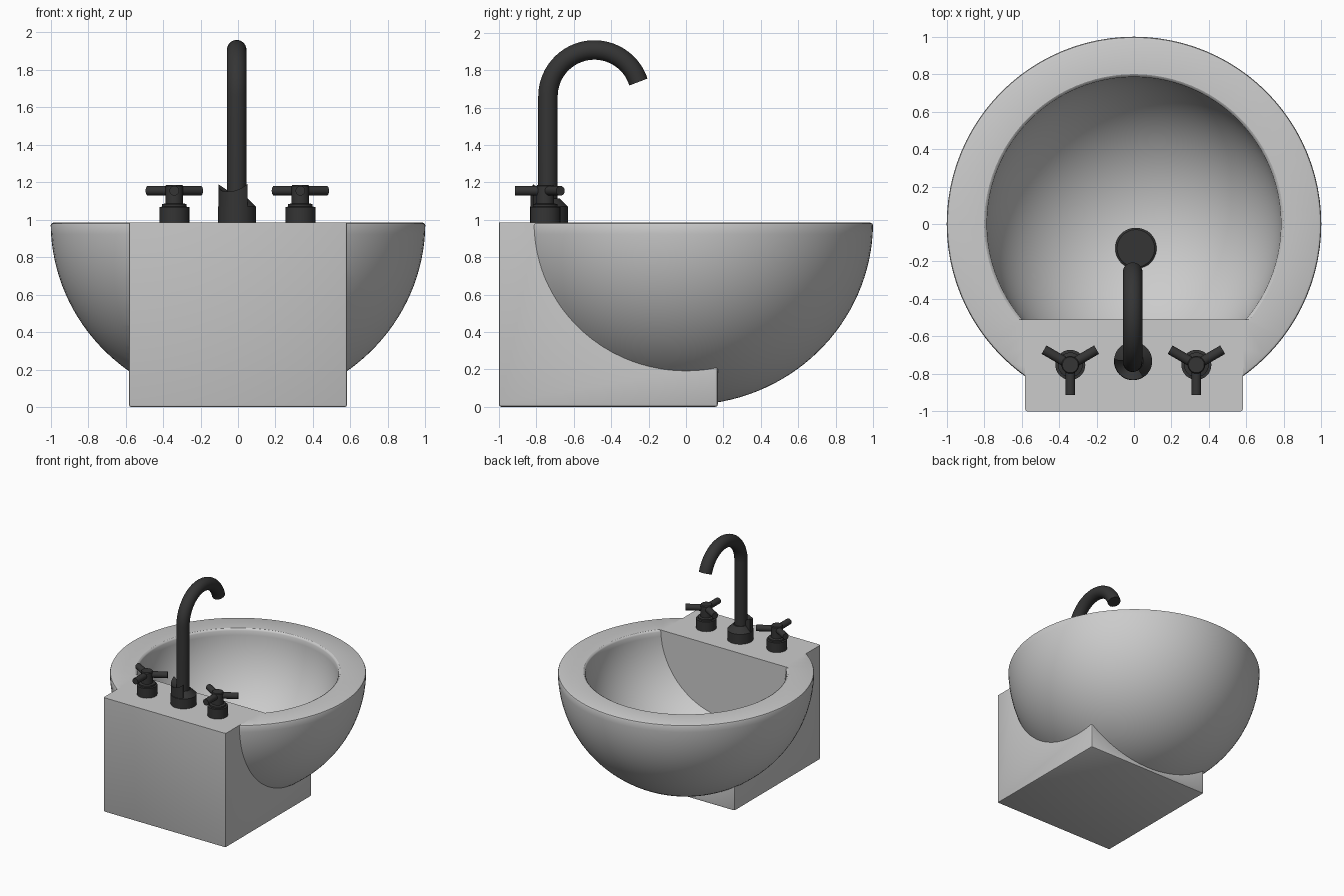
import bpy, bmesh, math
from mathutils import Vector

if "Cube" in bpy.data.objects:
    bpy.data.objects.remove(bpy.data.objects["Cube"])

black = bpy.data.materials.new("black_metal")
black.diffuse_color = (0.035, 0.035, 0.035, 1)
black.use_nodes = True
black.node_tree.nodes["Principled BSDF"].inputs["Base Color"].default_value = black.diffuse_color
TOP = 0.985


def finish(name, bm, mat=None):
    bmesh.ops.recalc_face_normals(bm, faces=bm.faces)
    me = bpy.data.meshes.new(name)
    bm.to_mesh(me)
    bm.free()
    ob = bpy.data.objects.new(name, me)
    bpy.context.collection.objects.link(ob)
    if mat:
        me.materials.append(mat)
    smooth(ob)
    return ob


def smooth(ob):
    bpy.ops.object.select_all(action='DESELECT')
    ob.select_set(True)
    bpy.context.view_layer.objects.active = ob
    bpy.ops.object.shade_smooth_by_angle(angle=math.radians(35))


def lathe(bm, profile, centre=(0, 0), n=48):
    # closed solid of revolution; profile runs axis to axis as (radius, z)
    vs = [bm.verts.new((centre[0] + r, centre[1], z)) for r, z in profile]
    es = [bm.edges.new(p) for p in zip(vs, vs[1:])]
    bmesh.ops.spin(bm, geom=vs + es, cent=(*centre, 0), axis=(0, 0, 1),
                   angle=2 * math.pi, steps=n, use_duplicate=False)
    bmesh.ops.remove_doubles(bm, verts=bm.verts, dist=1e-5)


def tube(bm, path, r, n=20):
    # round tube along a path lying in a plane of constant x or constant z
    pts = [Vector(p) for p in path]
    ref = Vector((1, 0, 0)) if all(abs(p.x - pts[0].x) < 1e-6 for p in pts) else Vector((0, 0, 1))
    rings = []
    for i, p in enumerate(pts):
        t = (pts[min(i + 1, len(pts) - 1)] - pts[max(i - 1, 0)]).normalized()
        side = t.cross(ref).normalized()
        rings.append([bm.verts.new(p + r * (math.cos(a) * ref + math.sin(a) * side))
                      for a in (2 * math.pi * k / n for k in range(n))])
    for a, b in zip(rings, rings[1:]):
        for k in range(n):
            bm.faces.new((a[k], a[(k + 1) % n], b[(k + 1) % n], b[k]))
    bm.faces.new(rings[0])
    bm.faces.new(rings[-1])


def bowl_arc(r, rz, a0, steps=32):
    return [(r * math.cos(a), TOP - rz * math.sin(a)) for a in
            (a0 + (math.pi / 2 - a0) * i / steps for i in range(steps + 1))]


def boolean(ob, other, op):
    m = ob.modifiers.new(op, 'BOOLEAN')
    m.operation, m.object, m.solver = op, other, 'EXACT'
    bpy.context.view_layer.objects.active = ob
    bpy.ops.object.modifier_apply(modifier=m.name)
    bpy.data.objects.remove(other)


# outer bowl with a softened rim
bm = bmesh.new()
arc = bowl_arc(1.0, 0.975, 0.015)
arc[-1] = (0, arc[-1][1])
lathe(bm, [(0, TOP), (0.985, TOP), (0.996, TOP - 0.005)] + arc, n=96)
basin = finish("basin", bm)

# wall block behind and below the bowl
bm = bmesh.new()
bmesh.ops.create_cube(bm, size=1)
for v in bm.verts:
    v.co = (v.co.x * 1.164, -0.415 + v.co.y * 1.17, TOP / 2 + v.co.z * TOP)
low = [e for e in bm.edges if not all(v.co.z > TOP - 0.01 for v in e.verts)]
bmesh.ops.bevel(bm, geom=low, offset=0.012, segments=2, profile=0.5, affect='EDGES')
boolean(basin, finish("wall_block", bm), 'UNION')

# hollow with a flat back wall
bm = bmesh.new()
arc = bowl_arc(0.785, 0.785, 0.02)
arc[-1] = (0, arc[-1][1])
lathe(bm, [(0, TOP + 0.1), (0.8, TOP + 0.1), (0.8, TOP), (0.79, TOP - 0.006)] + arc, n=96)
cut = bmesh.ops.bisect_plane(bm, geom=bm.verts[:] + bm.edges[:] + bm.faces[:],
                             plane_co=(0, -0.51, 0), plane_no=(0, -1, 0), clear_outer=True)
bmesh.ops.holes_fill(bm, edges=[e for e in bm.edges if e.is_boundary])
boolean(basin, finish("hollow_cutter", bm), 'DIFFERENCE')
smooth(basin)

# drain
bm = bmesh.new()
lathe(bm, [(0, 0.18), (0.11, 0.18), (0.11, 0.235), (0.1, 0.242), (0, 0.242)], (0.01, -0.13))
finish("drain", bm, black)

# spout: upright pipe and hooked end
bm = bmesh.new()
hook = [(-0.007, -0.49 + 0.248 * math.cos(a), 1.66 + 0.248 * math.sin(a)) for a in
        (math.radians(180 - 162 * i / 28) for i in range(29))]
tube(bm, [(-0.007, -0.738, TOP - 0.01), (-0.007, -0.738, 1.3)] + hook, 0.052, 28)
finish("spout", bm, black)

# spout base
bm = bmesh.new()
lathe(bm, [(0, TOP - 0.01), (0.102, TOP - 0.01), (0.102, 1.07), (0.055, 1.115), (0, 1.115)],
      (-0.005, -0.732))
finish("spout_base", bm, black)

# raised curved collar on the wall side of the spout base
bm = bmesh.new()
cols = []
for i in range(17):
    u = i / 16
    a = math.radians(175 + 128 * u)
    z = 1.15 + 0.04 * (2 * u - 1) ** 2
    cols.append([bm.verts.new((-0.005 + r * math.cos(a), -0.732 + r * math.sin(a), h))
                 for r, h in ((0.1, TOP), (0.1, z), (0.055, z - 0.03), (0.055, TOP))])
for a, b in zip(cols, cols[1:]):
    for k in range(4):
        bm.faces.new((a[k], a[(k + 1) % 4], b[(k + 1) % 4], b[k]))
bm.faces.new(cols[0])
bm.faces.new(cols[-1])
finish("spout_collar", bm, black)

# tap handles: stepped base and three arms
for name, x in (("left_tap", -0.34), ("right_tap", 0.333)):
    bm = bmesh.new()
    lathe(bm, [(0, TOP - 0.01), (0.08, TOP - 0.01), (0.08, 1.068), (0.066, 1.07), (0.066, 1.083),
               (0.047, 1.088), (0.047, 1.18), (0.042, 1.187), (0, 1.187)], (x, -0.752), 32)
    finish(name + "_base", bm, black)
    bm = bmesh.new()
    for deg in (-90, 30, 150):
        d = Vector((math.cos(math.radians(deg)), math.sin(math.radians(deg)), 0))
        c = Vector((x, -0.752, 1.155))
        tube(bm, [c, c + d * 0.162], 0.026, 16)
    finish(name + "_arms", bm, black)
